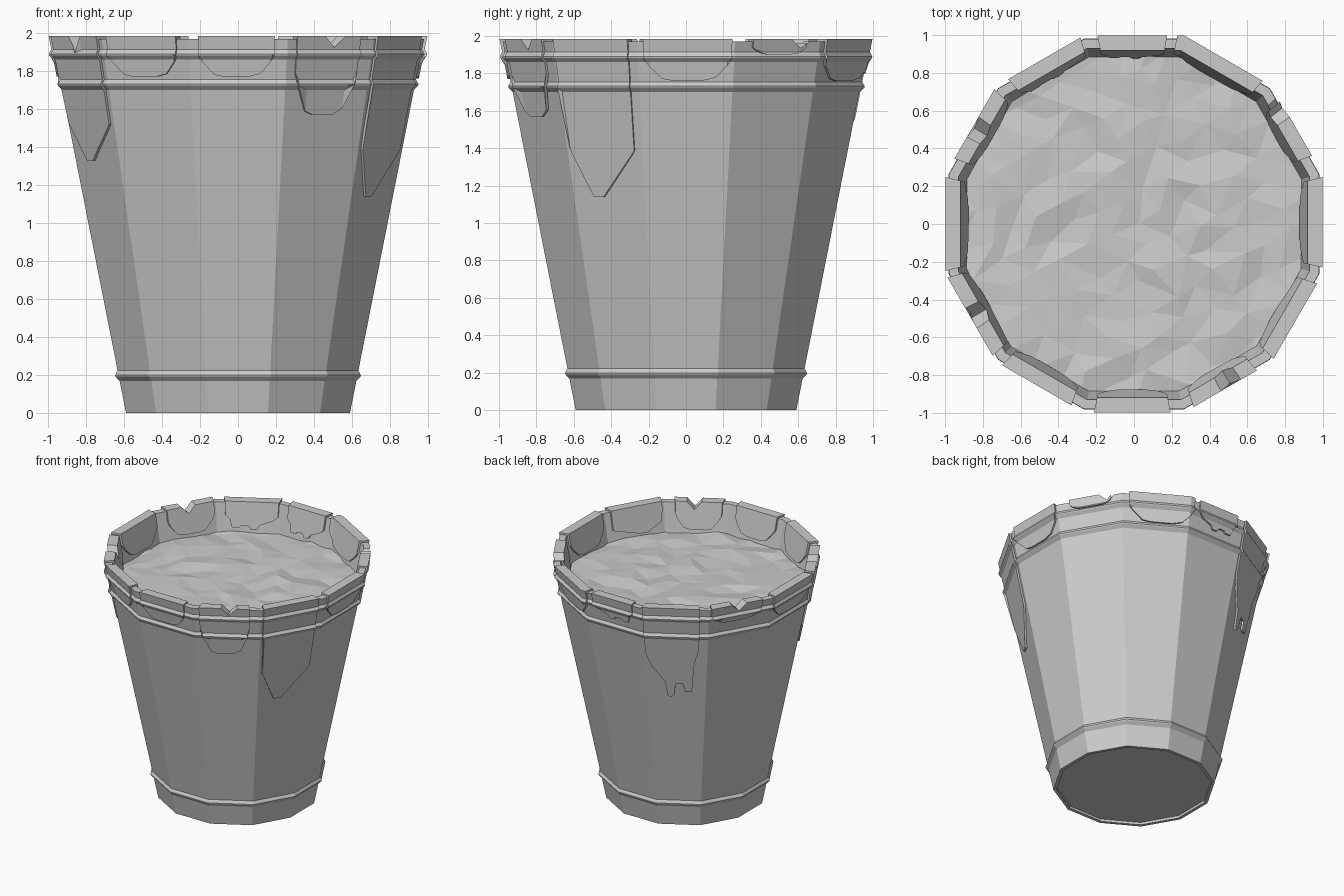
import bpy, bmesh, math, random
from mathutils import Vector, Matrix

random.seed(4)
cube = bpy.data.objects.get("Cube")
if cube:
    bpy.data.objects.remove(cube)

grey = bpy.data.materials.new("light grey")
grey.use_nodes = True
COLOUR = (0.6, 0.6, 0.6, 1)
grey.diffuse_color = COLOUR
grey.node_tree.nodes["Principled BSDF"].inputs["Base Color"].default_value = COLOUR

RIM, WALL, COAT, LEVEL = 1.97, 0.05, 0.014, 1.745
HOOPS = (0.195, 1.728, 1.887)
HOOP_H, HOOP_OUT = 0.027, 0.018
NOTCHES = {301: 0.06, 210: 0.09, 149: 0.06, 38: 0.05}
NOTCH_W = 3.5
CORNERS = [15 + 30 * k for k in range(-1, 14)]
NOTCH_COLS = [n + d for n in NOTCHES for d in (-NOTCH_W, 0, NOTCH_W)]
HOOP_LEVELS = [h + d for h in HOOPS for d in (-HOOP_H, -0.004, 0.004, HOOP_H)]


def taper(z):
    return 0.59 + 0.198 * z


def outer(z):
    """Outside apothem, including the raised hoops."""
    bump = max(0, 1 - min(abs(z - h) for h in HOOPS) / HOOP_H)
    return taper(z) + HOOP_OUT * min(1, bump * 1.15)


def rim(deg):
    """Rim height, with V-shaped chips."""
    drop = 0
    for n, depth in NOTCHES.items():
        gap = abs((deg - n + 180) % 360 - 180)
        drop = max(drop, depth * (1 - gap / NOTCH_W))
    return RIM - drop


def point(deg, apothem, z):
    """Point on the twelve-sided wall."""
    r = apothem / math.cos(math.radians((deg + 15) % 30 - 15))
    a = math.radians(deg)
    return Vector((r * math.cos(a), r * math.sin(a), z))


def finish(name, bm):
    bmesh.ops.remove_doubles(bm, verts=bm.verts, dist=0.0005)
    bmesh.ops.recalc_face_normals(bm, faces=bm.faces)
    mesh = bpy.data.meshes.new(name)
    bm.to_mesh(mesh)
    bm.free()
    mesh.materials.append(grey)
    obj = bpy.data.objects.new(name, mesh)
    bpy.context.collection.objects.link(obj)
    return obj


def skin(name, columns, closed):
    """Bridge neighbouring columns of points with quads."""
    bm = bmesh.new()
    cols = [[bm.verts.new(p) for p in c] for c in columns]
    pairs = list(zip(cols, cols[1:])) + ([(cols[-1], cols[0])] if closed else [])
    for a, b in pairs:
        for i in range(len(a) - 1):
            bm.faces.new((a[i], b[i], b[i + 1], a[i + 1]))
    return finish(name, bm)


# Bucket wall with hoops, chipped rim and a recessed base
def wall_column(deg):
    top = rim(deg)
    col = [point(deg, 0, 0.02), point(deg, 0.565, 0.02), point(deg, 0.565, 0), point(deg, outer(0), 0)]
    col += [point(deg, outer(min(z, top)), min(z, top)) for z in HOOP_LEVELS]
    col += [point(deg, outer(top), top), point(deg, taper(top) - WALL, top)]
    col += [point(deg, taper(z) - WALL, z) for z in (LEVEL - 0.1, 0.06)]
    return col + [point(deg, 0, 0.06)]


degrees = sorted({d % 360 for d in CORNERS + NOTCH_COLS})
skin("bucket", [wall_column(d) for d in degrees], True)

# Paint filling: a rumpled grid trimmed to the twelve-sided inside
bm = bmesh.new()
bmesh.ops.create_grid(bm, x_segments=16, y_segments=16, size=1.15)
for v in bm.verts:
    v.co += Vector([random.uniform(-0.03, 0.03) for _ in "xy"] + [random.uniform(-0.014, 0.014)])
bmesh.ops.rotate(bm, verts=bm.verts, matrix=Matrix.Rotation(math.radians(28), 3, "Z"))
bmesh.ops.translate(bm, verts=bm.verts, vec=(0, 0, LEVEL))
bmesh.ops.triangulate(bm, faces=bm.faces)
for k in range(12):
    n = Vector((math.cos(k * math.pi / 6), math.sin(k * math.pi / 6), 0))
    bmesh.ops.bisect_plane(bm, geom=bm.verts[:] + bm.edges[:] + bm.faces[:], dist=0.0001,
                           plane_co=n * (taper(LEVEL) - WALL + 0.008), plane_no=n, clear_outer=True)
paint = finish("paint_surface", bm)

# Drip outlines: (fraction across, fraction of full length)
ROUND = [(0, .45), (.05, .62), (.2, .95), (.33, 1), (.67, 1), (.83, .92), (.96, .6), (1, .42)]
POINTED = [(0, .3), (.03, .7), (.3, 1), (.46, 1), (.96, .73), (1, .7)]
FINGERS = [(0, .5), (.1, .65), (.34, .82), (.38, .97), (.43, 1), (.52, .97), (.55, .84),
           (.7, .84), (.74, .93), (.88, .93), (.92, .6), (1, .45)]


def length_at(shape, t):
    for (t0, f0), (t1, f1) in zip(shape, shape[1:]):
        if t <= t1:
            return f0 + (f1 - f0) * (t - t0) / (t1 - t0)
    return shape[-1][1]


def drip(name, start, end, low, shape):
    """Coat of paint hanging over the rim, outside and inside."""
    degs = {start + t * (end - start) for t, _ in shape}
    degs |= {d for d in CORNERS + NOTCH_COLS if start < d < end}

    def column(deg, coat):
        top = rim(deg) + coat
        frac = length_at(shape, (deg - start) / (end - start))
        z0 = min(RIM - frac * (RIM - low), top - 0.01)
        col = [point(deg, outer(z0) - 0.004, z0)]
        for z in [z0] + HOOP_LEVELS + [top]:
            z = min(max(z, z0), top)
            col.append(point(deg, outer(z) + coat, z))
        z1 = min(RIM - frac * 0.2, top - 0.01)
        inside = taper(top) - WALL - coat
        col += [point(deg, inside, top), point(deg, taper(z1) - WALL - coat, z1)]
        return col + [point(deg, taper(z1) - WALL + 0.004, z1)]

    degs = sorted(degs)
    cols = [column(degs[0], -0.004)] + [column(d, COAT) for d in degs] + [column(degs[-1], -0.004)]
    skin(name, cols, False)


DRIPS = [
    ("right_drip", -13, 14, 1.76, ROUND),
    ("right_back_drip", 21, 40, 1.9, ROUND),
    ("back_corner_drip", 48, 77, 1.76, ROUND),
    ("back_drip", 80, 101, 1.8, FINGERS),
    ("back_long_drip", 106, 131, 1.17, FINGERS),
    ("left_back_drip", 136, 160, 1.84, ROUND),
    ("left_drip", 166, 194, 1.77, ROUND),
    ("left_front_long_drip", 196, 223, 1.33, POINTED),
    ("front_left_drip", 227, 251, 1.77, ROUND),
    ("front_drip", 258, 281, 1.77, ROUND),
    ("front_right_drip", 288, 310, 1.57, ROUND),
    ("right_front_long_drip", 316, 342, 1.14, POINTED),
]
for args in DRIPS:
    drip(*args)
